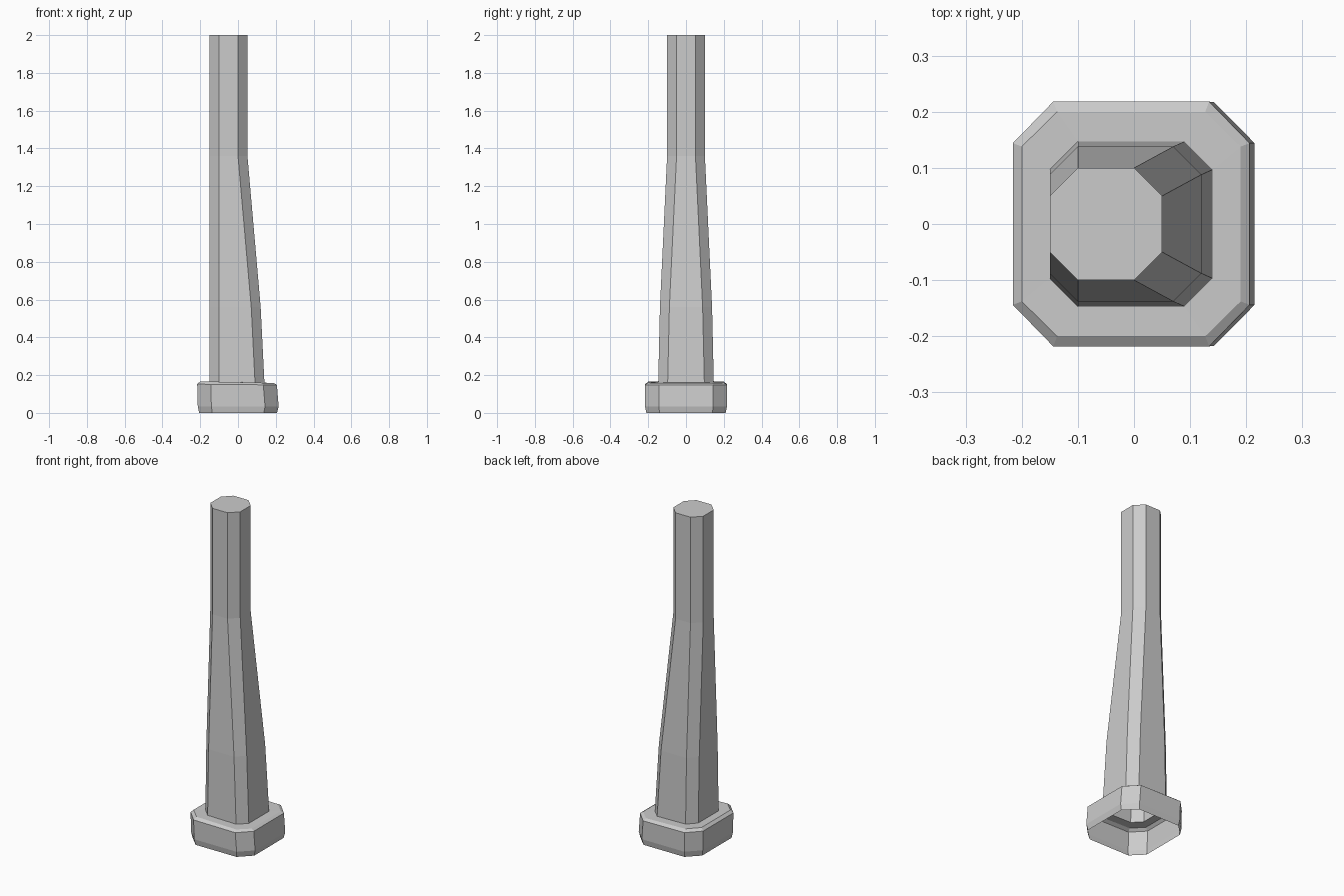
import bpy, bmesh

if "Cube" in bpy.data.objects:
    bpy.data.objects.remove(bpy.data.objects["Cube"])


def octagon(x0, x1, y, cx, cy, z0, z1):
    """Chamfered rectangle ring; height runs from z0 (left) to z1 (right)."""
    pts = [(x0, -y + cy), (x0 + cx, -y), (x1 - cx, -y), (x1, -y + cy),
           (x1, y - cy), (x1 - cx, y), (x0 + cx, y), (x0, y - cy)]
    return [(px, py, z0 + (z1 - z0) * (px - x0) / (x1 - x0)) for px, py in pts]


def loft(name, rings, cap_top=False):
    bm = bmesh.new()
    loops = [[bm.verts.new(p) for p in octagon(*r)] for r in rings]
    for a, b in zip(loops, loops[1:]):
        for i in range(8):
            j = (i + 1) % 8
            bm.faces.new((a[i], a[j], b[j], b[i]))
    if cap_top:
        bm.faces.new(loops[-1])
    mesh = bpy.data.meshes.new(name)
    bm.to_mesh(mesh)
    bm.free()
    obj = bpy.data.objects.new(name, mesh)
    bpy.context.collection.objects.link(obj)
    return obj


# Hollow base collar, open underneath, with a bevelled ledge meeting the shaft
shaft_foot = (-0.15, 0.14, 0.147, 0.05, 0.05, 0.165, 0.16)
loft("base_collar", [
    (-0.206, 0.207, 0.21, 0.07, 0.07, 0, 0),
    (-0.213, 0.215, 0.217, 0.072, 0.073, 0.035, 0.035),
    (-0.216, 0.206, 0.218, 0.072, 0.074, 0.152, 0.148),
    (-0.20, 0.19, 0.20, 0.063, 0.062, 0.167, 0.158),
    shaft_foot,
])

# Octagonal shaft: straight back, leaning taper on the right, plain upper half
loft("tapered_shaft", [
    shaft_foot,
    (-0.15, 0.12, 0.138, 0.05, 0.05, 0.56, 0.56),
    (-0.15, 0.05, 0.10, 0.05, 0.05, 1.36, 1.36),
    (-0.15, 0.05, 0.10, 0.05, 0.05, 2.0, 2.0),
], cap_top=True)
